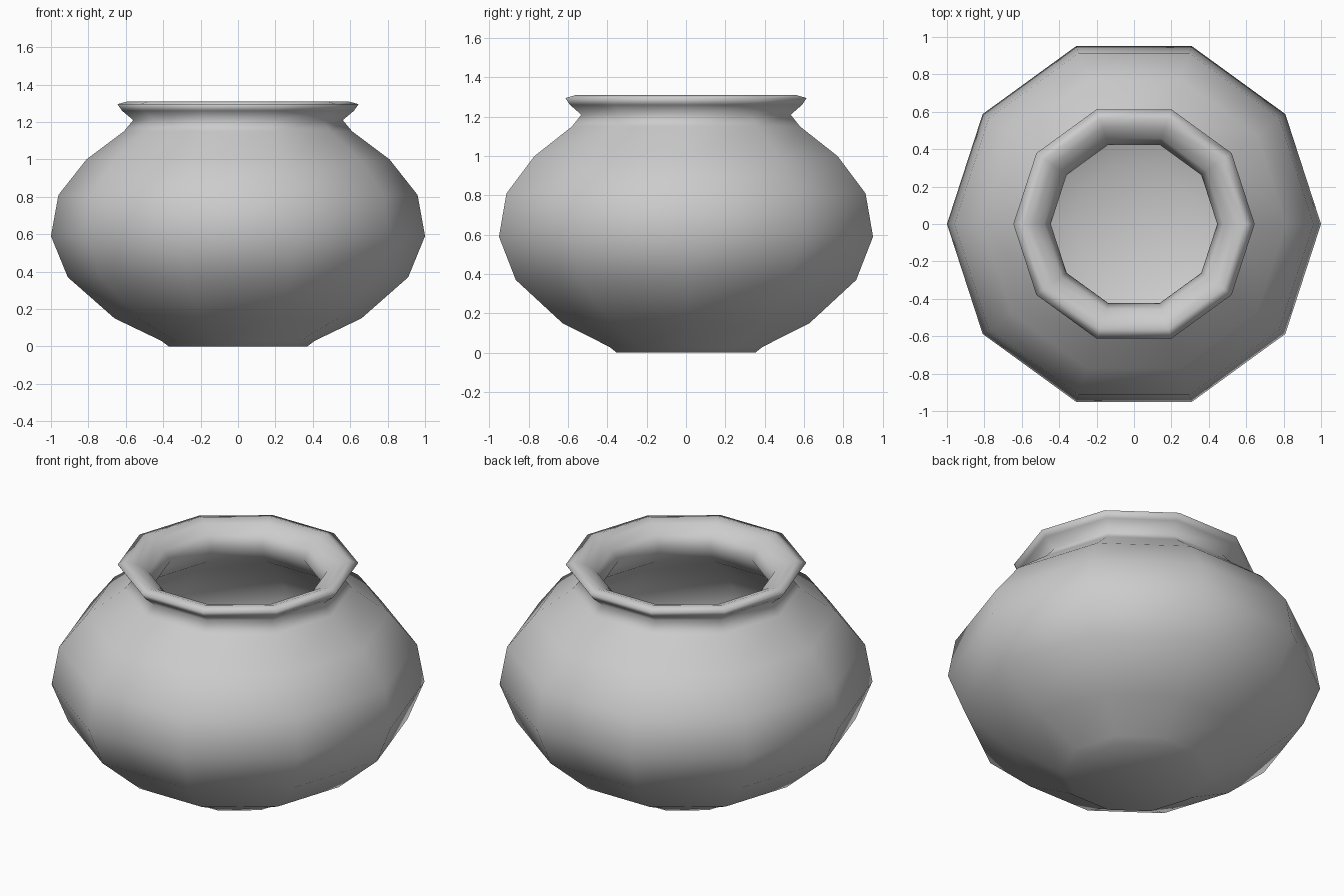
import bpy, bmesh, math

if "Cube" in bpy.data.objects:
    bpy.data.objects.remove(bpy.data.objects["Cube"])

SIDES = 10

# Half-profile (radius, height): base, outer wall, rim lip, then inner wall to the floor
outer = [(0, 0), (0.37, 0), (0.41, 0.03), (0.66, 0.15), (0.91, 0.37), (1.0, 0.59),
         (0.96, 0.81), (0.81, 1.0), (0.61, 1.15), (0.56, 1.21)]
rim = [(0.62, 1.26), (0.645, 1.295), (0.59, 1.31), (0.54, 1.295), (0.48, 1.25), (0.445, 1.19)]
inner = [(0.53, 1.07), (0.71, 0.94), (0.85, 0.78), (0.885, 0.60), (0.81, 0.42),
         (0.59, 0.235), (0.33, 0.12), (0, 0.11)]


def lathe(name, profile, sides):
    bm = bmesh.new()
    verts = [bm.verts.new((r, 0, z)) for r, z in profile]
    edges = [bm.edges.new(pair) for pair in zip(verts, verts[1:])]
    bmesh.ops.spin(bm, geom=verts + edges, cent=(0, 0, 0), axis=(0, 0, 1),
                   angle=2 * math.pi, steps=sides)
    bmesh.ops.remove_doubles(bm, verts=bm.verts[:], dist=0.001)
    bmesh.ops.recalc_face_normals(bm, faces=bm.faces[:])
    for face in bm.faces:
        face.smooth = True
    mesh = bpy.data.meshes.new(name)
    bm.to_mesh(mesh)
    bm.free()
    obj = bpy.data.objects.new(name, mesh)
    bpy.context.collection.objects.link(obj)
    return obj


# Hollow ten-sided pot
lathe("pot", outer + rim + inner, SIDES)
